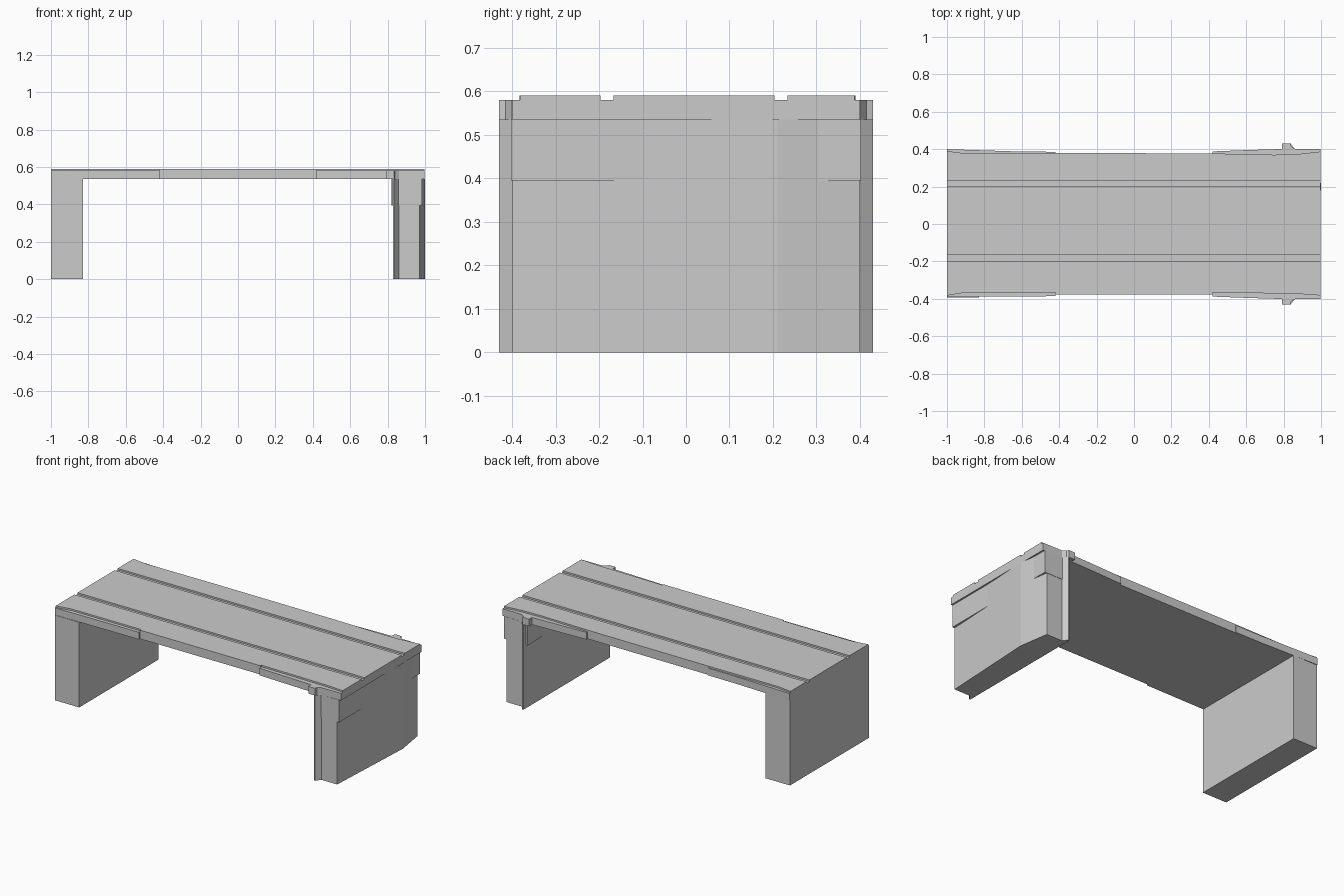
import bpy, bmesh

if "Cube" in bpy.data.objects:
    bpy.data.objects.remove(bpy.data.objects["Cube"])


def prism(name, outline, z0, z1):
    """Extrude a plan outline (x, y) between two heights."""
    bm = bmesh.new()
    face = bm.faces.new([bm.verts.new((x, y, z0)) for x, y in outline])
    ext = bmesh.ops.extrude_face_region(bm, geom=[face])
    for v in ext["geom"]:
        if isinstance(v, bmesh.types.BMVert):
            v.co.z = z1
    bmesh.ops.recalc_face_normals(bm, faces=bm.faces)
    mesh = bpy.data.meshes.new(name)
    bm.to_mesh(mesh)
    bm.free()
    obj = bpy.data.objects.new(name, mesh)
    bpy.context.collection.objects.link(obj)
    return obj


BOTTOM, LEDGE, TOP = 0.535, 0.58, 0.59
END = 0.996

# Deck slab with slightly wandering long edges
back = [(-1, 0.39), (-0.9, 0.377), (-0.42, 0.38), (0.42, 0.377),
        (0.75, 0.37), (0.87, 0.373), (END, 0.387)]
front = [(END, -0.382), (0.87, -0.373), (0.42, -0.366), (0.42, -0.376),
         (-0.42, -0.376), (-0.42, -0.365), (-0.9, -0.366), (-1, -0.383)]
deck = prism("deck", back + front, BOTTOM, TOP)

# Two shallow grooves running along the deck
for i, (y0, y1) in enumerate([(-0.197, -0.167), (0.203, 0.233)]):
    cutter = prism(f"groove_cutter_{i}", [(-1.1, y0), (1.1, y0), (1.1, y1), (-1.1, y1)],
                   LEDGE, TOP + 0.1)
    cutter.hide_render = True
    cutter.hide_set(True)
    mod = deck.modifiers.new("groove", "BOOLEAN")
    mod.operation = "DIFFERENCE"
    mod.solver = "EXACT"
    mod.object = cutter

# Lower ledges along both edges, with an overhanging bracket near the right end
for name, s, edge in (("back", 1, 0.40), ("front", -1, 0.39)):
    prism(f"{name}_left_ledge",
          [(x, s * y) for x, y in [(-1, 0.38), (-1, edge), (-0.6, 0.387),
                                   (-0.42, 0.386), (-0.42, 0.365), (-0.9, 0.365)]],
          BOTTOM, LEDGE)
    prism(f"{name}_right_ledge",
          [(x, s * y) for x, y in [(0.42, 0.365), (0.42, 0.388), (0.6, 0.395),
                                   (0.79, 0.401), (0.79, 0.43), (0.835, 0.43),
                                   (0.84, 0.415), (0.86, 0.402), (END, 0.40),
                                   (END, 0.38), (0.87, 0.37)]],
          BOTTOM, LEDGE)

# Plain left leg
prism("left_leg", [(-1, -0.392), (-0.83, -0.392), (-0.83, 0.395), (-1, 0.395)], 0, BOTTOM)

# Right leg with a bent outer face and corner fins front and back
prism("right_leg",
      [(0.83, -0.43), (0.838, -0.43), (0.86, -0.40), (0.97, -0.40), (1, 0.21),
       (0.97, 0.40), (0.86, 0.40), (0.838, 0.43), (0.83, 0.43)], 0, BOTTOM)

# Straight collar around the top of the right leg
prism("right_leg_collar",
      [(0.83, -0.402), (0.985, -0.402), (0.985, 0.402), (0.82, 0.402), (0.831, 0.1)],
      0.395, BOTTOM)
